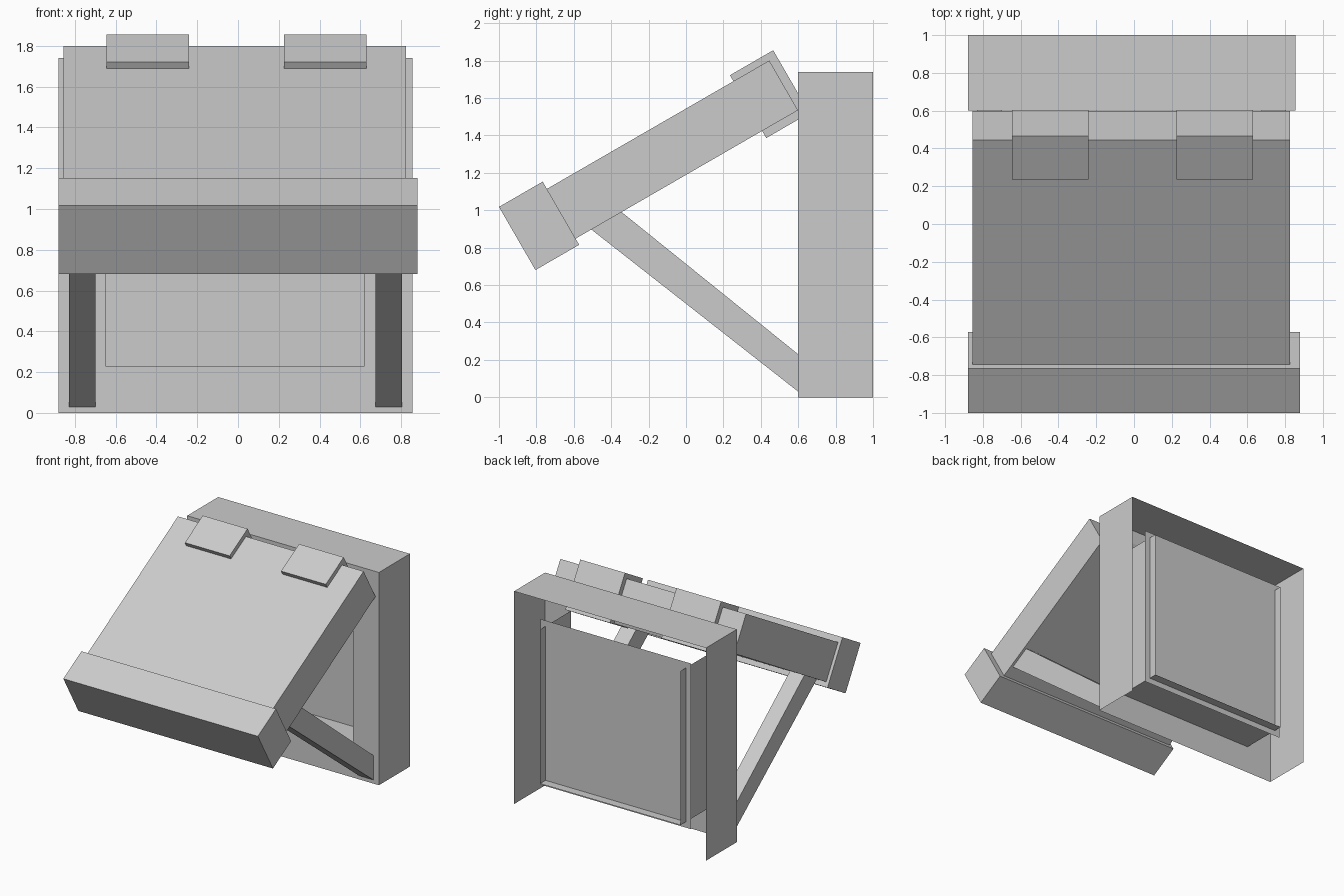
import bpy
import bmesh
from math import radians, cos, sin

cube = bpy.data.objects.get("Cube")
if cube:
    bpy.data.objects.remove(cube, do_unlink=True)

grey = bpy.data.materials.new("light_grey")
grey.use_nodes = True
colour = (0.6, 0.6, 0.6, 1)
grey.diffuse_color = colour
grey.node_tree.nodes["Principled BSDF"].inputs["Base Color"].default_value = colour


def finish(name, bm):
    bmesh.ops.remove_doubles(bm, verts=bm.verts, dist=0.0001)
    bmesh.ops.recalc_face_normals(bm, faces=bm.faces)
    mesh = bpy.data.meshes.new(name)
    bm.to_mesh(mesh)
    bm.free()
    mesh.materials.append(grey)
    obj = bpy.data.objects.new(name, mesh)
    bpy.context.collection.objects.link(obj)
    return obj


def prism(name, profile, x0, x1):
    """Side profile of (y, z) points, extruded along x."""
    bm = bmesh.new()
    face = bm.faces.new([bm.verts.new((x0, y, z)) for y, z in profile])
    out = bmesh.ops.extrude_face_region(bm, geom=[face])
    verts = [v for v in out["geom"] if isinstance(v, bmesh.types.BMVert)]
    bmesh.ops.translate(bm, verts=verts, vec=(x1 - x0, 0, 0))
    return finish(name, bm)


def tilted(corner, length, depth):
    """Rectangle profile tilted 30 degrees, from its upper front corner."""
    c, s = cos(radians(30)), sin(radians(30))
    y, z = corner
    return [(y + a * c + b * s, z + a * s - b * c)
            for a, b in ((0, 0), (length, 0), (length, depth), (0, depth))]


def sheet(bm, a, b):
    """Thin axis-aligned sheet between two opposite corners."""
    (x0, y0, z0), (x1, y1, z1) = a, b
    if y0 == y1:
        pts = [(x0, y0, z0), (x1, y0, z0), (x1, y0, z1), (x0, y0, z1)]
    elif x0 == x1:
        pts = [(x0, y0, z0), (x0, y1, z0), (x0, y1, z1), (x0, y0, z1)]
    else:
        pts = [(x0, y0, z0), (x1, y0, z0), (x1, y1, z0), (x0, y1, z0)]
    bm.faces.new([bm.verts.new(p) for p in pts])


LEFT, RIGHT, TOP = 0.855, -0.88, 1.74      # frame outline
FRONT, PANEL, BACK = 0.6, 0.93, 1.0        # depths
IN_L, IN_R, IN_B, IN_T = 0.62, -0.65, 0.23, 1.49  # opening

# Frame shell: front sheet with an opening, two sides and a top
bm = bmesh.new()
sheet(bm, (RIGHT, FRONT, 0), (IN_R, FRONT, TOP))
sheet(bm, (IN_L, FRONT, 0), (LEFT, FRONT, TOP))
sheet(bm, (IN_R, FRONT, 0), (IN_L, FRONT, IN_B))
sheet(bm, (IN_R, FRONT, IN_T), (IN_L, FRONT, TOP))
for x in (LEFT, RIGHT):
    sheet(bm, (x, FRONT, 0), (x, BACK, TOP))
sheet(bm, (RIGHT, FRONT, TOP), (LEFT, BACK, TOP))
finish("frame_shell", bm)

# Recess walls running back through the panel, open at the top
bm = bmesh.new()
for x in (IN_L, IN_R):
    sheet(bm, (x, FRONT, IN_B), (x, BACK, IN_T))
sheet(bm, (IN_R, FRONT, IN_B), (IN_L, BACK, IN_B))
finish("recess_walls", bm)

# Back panel, slightly larger than the recess
bm = bmesh.new()
m = 0.047
sheet(bm, (IN_R - m, PANEL, IN_B - m), (IN_L + m, PANEL, IN_T + m))
finish("back_panel", bm)

# Sloping board and the lip across its lower edge
prism("sloping_board", tilted((-0.77, 1.099), 1.403, 0.307), -0.855, 0.825)
prism("front_lip", tilted((-1.0, 1.018), 0.27, 0.39), -0.88, 0.88)

# Hinge blocks wrapping the upper edge of the board
for name, x0, x1 in (("right_hinge", -0.645, -0.24), ("left_hinge", 0.225, 0.63)):
    prism(name, tilted((0.235, 1.722), 0.267, 0.388), x0, x1)

# Diagonal struts from the frame to the underside of the board
strut = [(0.6, 0.03), (0.6, 0.23), (-0.35, 0.995), (-0.51, 0.9)]
for name, x0, x1 in (("right_strut", -0.83, -0.70), ("left_strut", 0.675, 0.805)):
    prism(name, strut, x0, x1)
